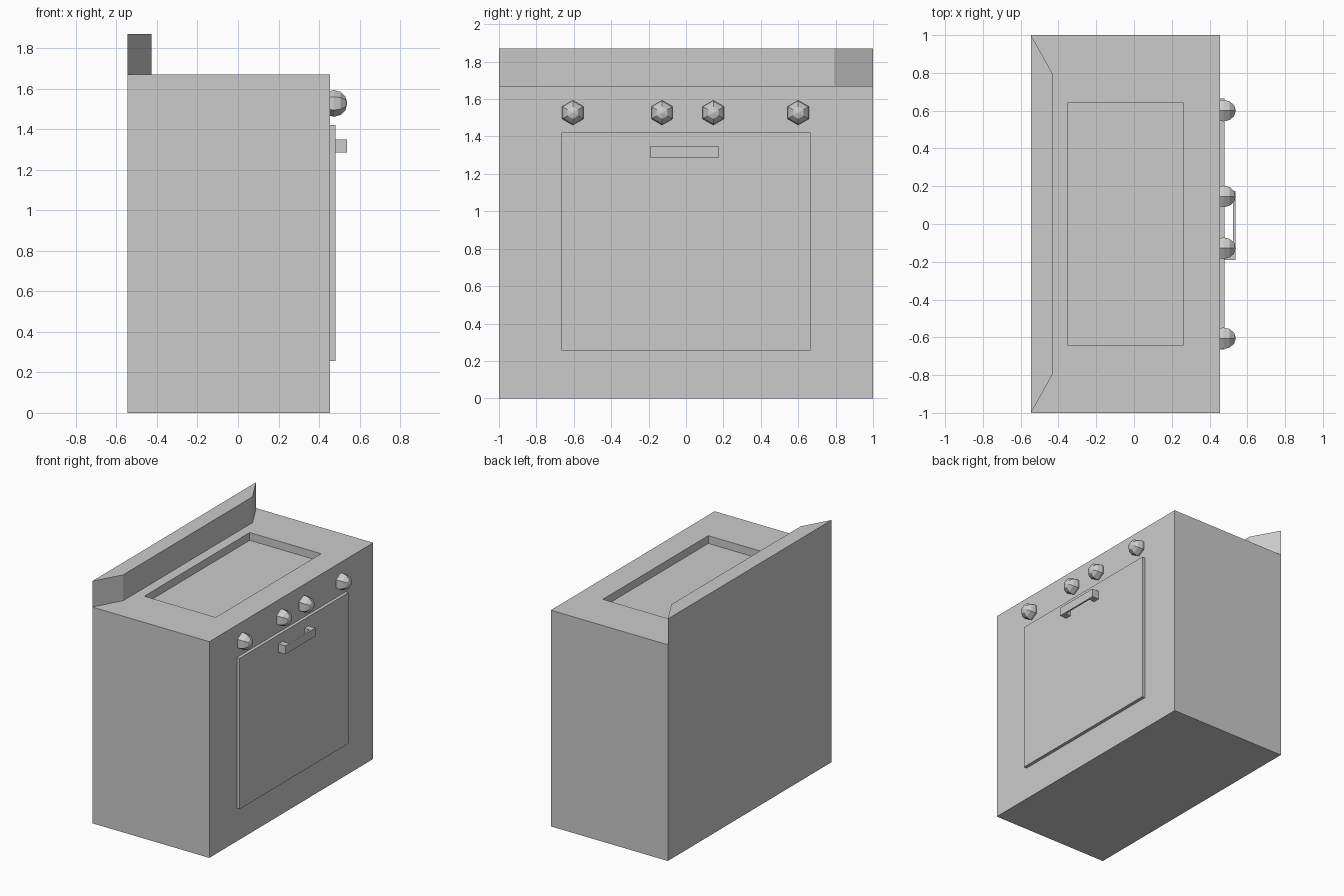
import bpy, bmesh
from math import pi

if "Cube" in bpy.data.objects:
    bpy.data.objects.remove(bpy.data.objects["Cube"])

X0, X1, TOP = -0.545, 0.455, 1.67


def from_bmesh(name, bm):
    bmesh.ops.recalc_face_normals(bm, faces=bm.faces)
    me = bpy.data.meshes.new(name)
    bm.to_mesh(me)
    bm.free()
    ob = bpy.data.objects.new(name, me)
    bpy.context.collection.objects.link(ob)
    return ob


def prism(bm, outline, z0, z1):
    """Extrude an xy outline from z0 to z1; returns the top face."""
    base = bm.faces.new([bm.verts.new((x, y, z0)) for x, y in outline])
    ring = bmesh.ops.extrude_face_region(bm, geom=[base], use_keep_orig=True)["geom"]
    for v in ring:
        if isinstance(v, bmesh.types.BMVert):
            v.co.z = z1
    return next(f for f in ring if isinstance(f, bmesh.types.BMFace))


def rect(x0, x1, y0, y1):
    return [(x0, y0), (x1, y0), (x1, y1), (x0, y1)]


def box(name, x0, x1, y0, y1, z0, z1):
    bm = bmesh.new()
    prism(bm, rect(x0, x1, y0, y1), z0, z1)
    return from_bmesh(name, bm)


# Body with sunken hob in the top
bm = bmesh.new()
top = prism(bm, rect(X0, X1, -1, 1), 0, TOP)
bmesh.ops.inset_individual(bm, faces=[top], thickness=0.19)
for v in top.verts:
    v.co.x = -0.35 if v.co.x < 0 else 0.26
    v.co.y = -0.643 if v.co.y < 0 else 0.643
hob = bmesh.ops.extrude_discrete_faces(bm, faces=[top])["faces"][0]
for v in hob.verts:
    v.co.z -= 0.06
from_bmesh("oven_body", bm)

# Back splash with mitred ends
bm = bmesh.new()
prism(bm, [(X0, -1), (-0.428, -0.79), (-0.428, 0.79), (X0, 1)], TOP, 1.87)
from_bmesh("back_splash", bm)

# Door
box("oven_door", X1, 0.48, -0.665, 0.665, 0.255, 1.42)

# Handle: bar on two posts
box("handle_bar", 0.525, 0.538, -0.19, 0.175, 1.285, 1.35)
for i, y in enumerate((-0.19, 0.125)):
    box(f"handle_post_{i + 1}", 0.48, 0.525, y, y + 0.05, 1.285, 1.35)

# Six-sided domed knobs
for i, y in enumerate((-0.605, -0.128, 0.146, 0.6)):
    bpy.ops.mesh.primitive_uv_sphere_add(
        segments=6, ring_count=6, radius=0.066,
        location=(0.473, y, 1.527), rotation=(pi / 2, 0, pi / 2))
    bpy.context.object.name = f"knob_{i + 1}"
